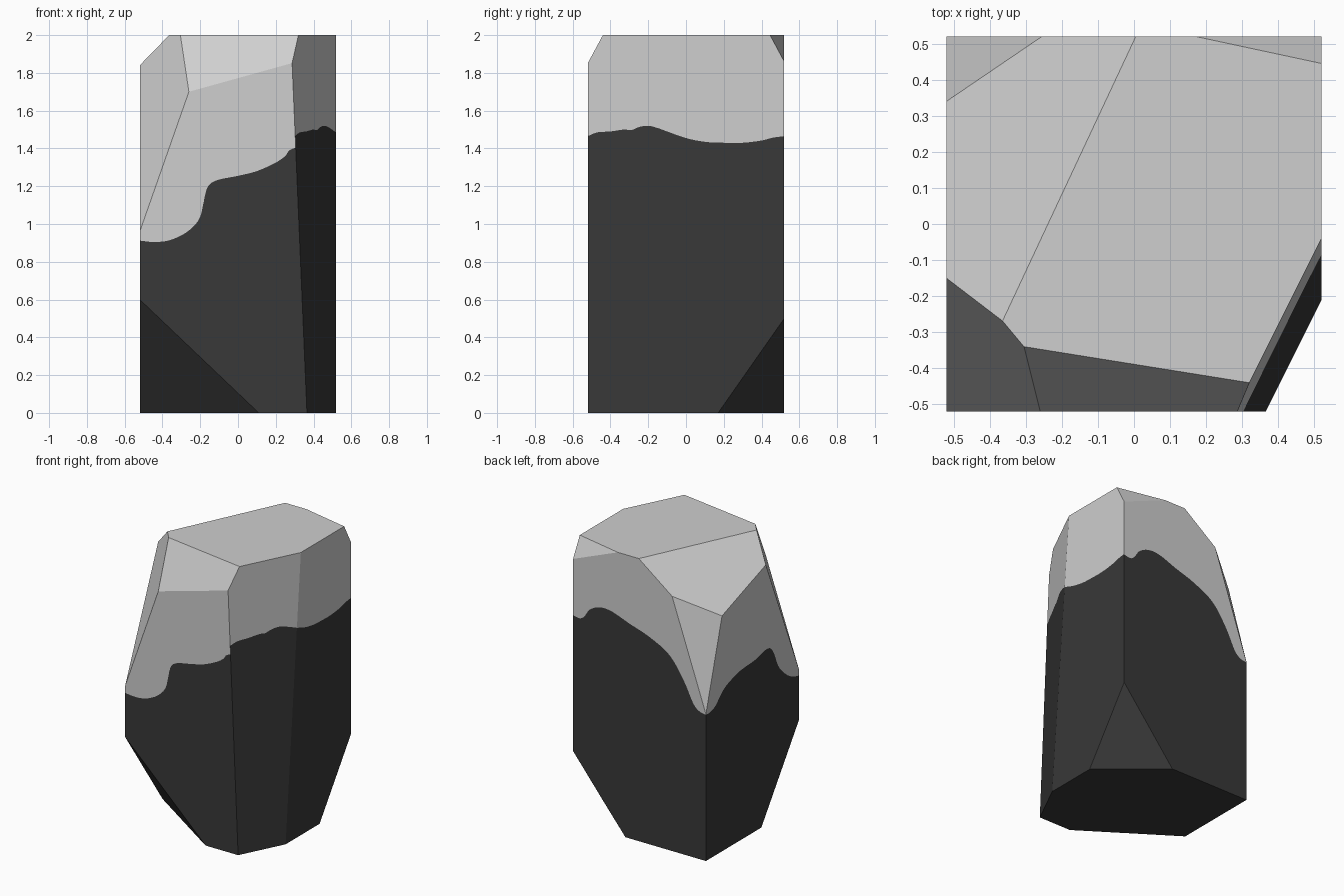
import bpy, bmesh
from mathutils import Vector

if "Cube" in bpy.data.objects:
    bpy.data.objects.remove(bpy.data.objects["Cube"])

H = 0.52  # half width of the block


def material(name, v):
    m = bpy.data.materials.new(name)
    m.diffuse_color = (v, v, v, 1)
    m.use_nodes = True
    m.node_tree.nodes["Principled BSDF"].inputs["Base Color"].default_value = m.diffuse_color
    return m


def geom_of(faces):
    return list({g for f in faces for g in (f, *f.edges, *f.verts)})


def chop(bm, a, b, c):
    """Slice off the corner beyond the plane through three points."""
    a, b, c = Vector(a), Vector(b), Vector(c)
    n = (b - a).cross(c - a).normalized()
    if n.dot(Vector((0, 0, 1)) - a) > 0:
        n = -n
    cut = bmesh.ops.bisect_plane(bm, geom=geom_of(bm.faces), dist=1e-4, plane_co=a,
                                 plane_no=n, clear_outer=True)["geom_cut"]
    bmesh.ops.edgenet_fill(bm, edges=[e for e in cut if isinstance(e, bmesh.types.BMEdge)])
    bmesh.ops.recalc_face_normals(bm, faces=bm.faces[:])
    return n


def smooth(pts, steps=4):
    """Catmull-Rom curve through the points."""
    p = [Vector(q) for q in pts]
    p = [p[0] * 2 - p[1]] + p + [p[-1] * 2 - p[-2]]
    out = []
    for a, b, c, d in zip(p, p[1:], p[2:], p[3:]):
        for i in range(steps):
            t = i / steps
            out.append(0.5 * (2 * b + (c - a) * t + (2 * a - 5 * b + 4 * c - d) * t * t
                              + (3 * b - a - 3 * c + d) * t ** 3))
    return out + [p[-2]]


def paint_wave(bm, n, axis, pts):
    """Cut the wavy colour line into the side facing n: light above, dark below."""
    def side():
        return [f for f in bm.faces if f.normal.dot(n) > 0.999]

    def point(q):
        v = Vector((0, 0, q.y))
        v[axis] = q.x
        return v

    along = Vector((1, 0, 0)) if axis == 0 else Vector((0, 1, 0))
    across = Vector((0, 1, 0)) if axis == 0 else Vector((1, 0, 0))
    curve = smooth(pts)
    for q in curve[1:-1]:
        bmesh.ops.bisect_plane(bm, geom=geom_of(side()), dist=1e-5,
                               plane_co=point(q), plane_no=along)
    for i, (q, r) in enumerate(zip(curve, curve[1:])):
        lo = -9 if i == 0 else q.x
        hi = 9 if i == len(curve) - 2 else r.x
        strip = [f for f in side() if lo < f.calc_center_median()[axis] < hi]
        if not strip:
            continue
        up = (point(r) - point(q)).cross(across).normalized()
        up = up if up.z > 0 else -up
        bmesh.ops.bisect_plane(bm, geom=geom_of(strip), dist=1e-5,
                               plane_co=point(q), plane_no=up)
        for f in side():
            c = f.calc_center_median()
            if lo < c[axis] < hi:
                f.material_index = 0 if (c - point(q)).dot(up) > 0 else 1


# Block
bm = bmesh.new()
bmesh.ops.create_cube(bm, size=1)
for v in bm.verts:
    v.co = (v.co.x * 2 * H, v.co.y * 2 * H, (v.co.z + 0.5) * 2)

# Chipped corners
chop(bm, (-.305, -.34, 2), (.32, -.44, 2), (-.26, -H, 1.70))          # top front
chop(bm, (-H, -H, .96), (-.26, -H, 1.70), (-.305, -.34, 2))           # front left
chop(bm, (-.365, -.27, 2), (.005, .52, 2), (-H, -.15, 1.84))          # top left
chop(bm, (-H, .34, 1.666), (-.255, H, 1.803), (-H, H, 1.04))          # back left
chop(bm, (.17, H, 2), (H, .445, 2), (H, H, 1.86))                     # top back right
chop(bm, (.11, H, 0), (H, .17, 0), (H, H, .5))                        # bottom back right
chop(bm, (-H, -H, .60), (.11, -H, 0), (-H, -.10, 0))                  # bottom front left
bevel = chop(bm, (.365, -H, 0), (H, -.21, 0), (.32, -.44, 2))         # front right

# Facets away from the colour line
for f in bm.faces:
    f.material_index = 1 if f.calc_center_median().z < 0.8 else 0

# Wavy colour line, as (position, height) on each side
front = [(-.52, .912), (-.45, .905), (-.37, .912), (-.29, .945), (-.23, .993), (-.2, 1.04),
         (-.185, 1.10), (-.17, 1.17), (-.15, 1.21), (-.1, 1.235), (0, 1.255), (.1, 1.28),
         (.2, 1.325), (.25, 1.36), (.28, 1.395), (.37, 1.42)]
right = [(-.52, 1.465), (-.47, 1.485), (-.4, 1.49), (-.33, 1.50), (-.29, 1.497), (-.25, 1.513),
         (-.2, 1.52), (-.15, 1.508), (-.1, 1.49), (0, 1.455), (.1, 1.435), (.2, 1.43),
         (.3, 1.43), (.4, 1.442), (.46, 1.457), (.52, 1.465)]
back = [(-.52, 1.035), (-.47, 1.045), (-.42, 1.09), (-.347, 1.23), (-.236, 1.38), (-.079, 1.467),
        (.079, 1.52), (.22, 1.57), (.315, 1.572), (.39, 1.535), (.433, 1.475), (.47, 1.453),
        (.52, 1.462)]
left = [(-.52, .915), (-.448, .935), (-.37, .984), (-.29, 1.07), (-.235, 1.19), (-.17, 1.24),
        (-.03, 1.213), (.137, 1.2), (.27, 1.163), (.34, 1.125), (.41, 1.06), (.47, 1.035),
        (.52, 1.035)]
paint_wave(bm, Vector((0, -1, 0)), 0, front)
paint_wave(bm, bevel, 1, right)
paint_wave(bm, Vector((1, 0, 0)), 1, right)
paint_wave(bm, Vector((0, 1, 0)), 0, back)
paint_wave(bm, Vector((-1, 0, 0)), 1, left)

# Merge the flat strips back into whole facets
bmesh.ops.dissolve_limit(bm, angle_limit=0.01, verts=bm.verts[:], edges=bm.edges[:],
                         delimit={'MATERIAL'})
bmesh.ops.recalc_face_normals(bm, faces=bm.faces[:])

mesh = bpy.data.meshes.new("rock")
bm.to_mesh(mesh)
bm.free()
mesh.materials.append(material("light grey cap", 0.62))
mesh.materials.append(material("dark grey stone", 0.04))
rock = bpy.data.objects.new("rock", mesh)
bpy.context.collection.objects.link(rock)
